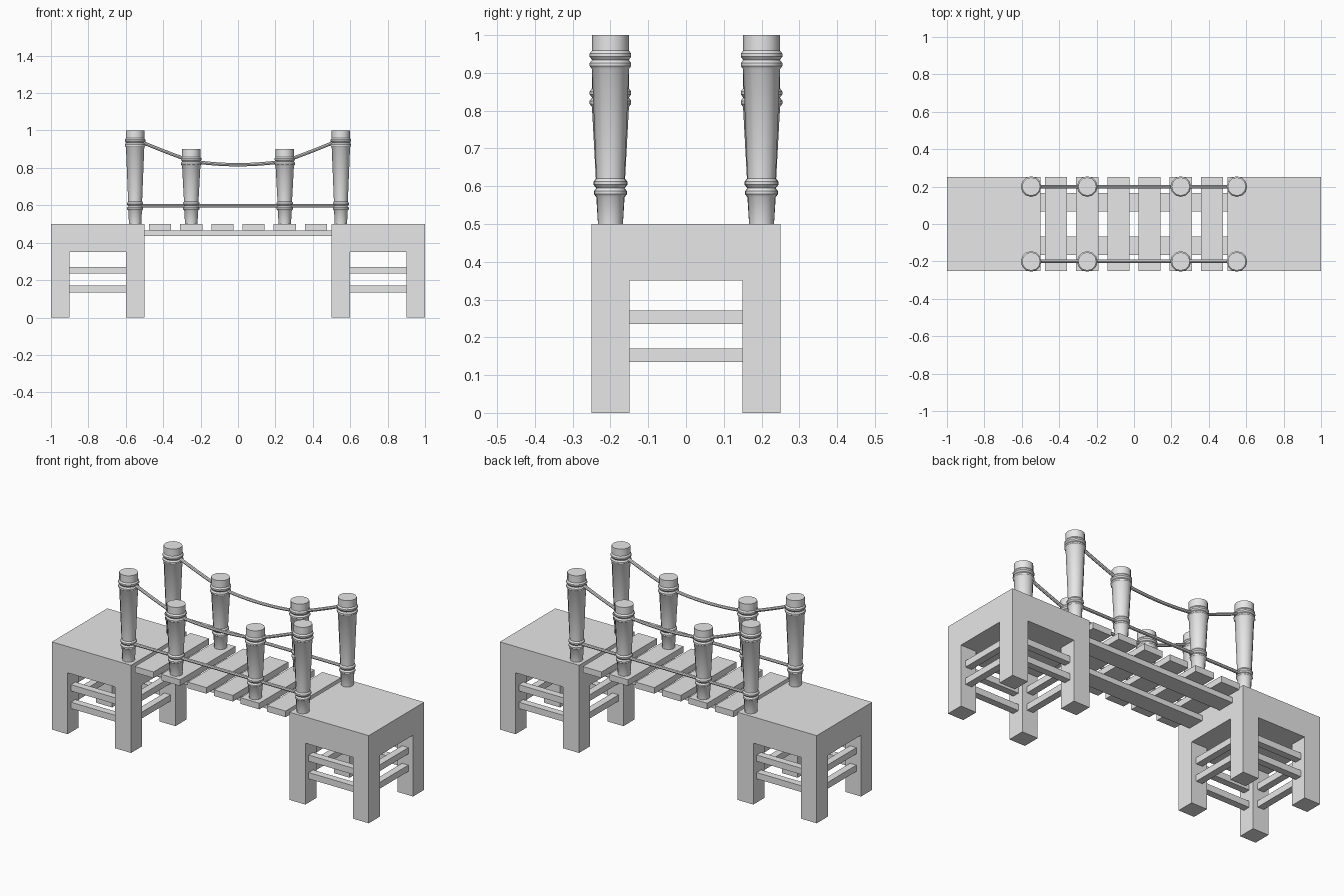
import bpy, bmesh, math
from mathutils import Vector

cube = bpy.data.objects.get("Cube")
if cube:
    bpy.data.objects.remove(cube, do_unlink=True)

grey = bpy.data.materials.new("plain_grey")
grey.use_nodes = True
grey.diffuse_color = (0.8, 0.8, 0.8, 1)
grey.node_tree.nodes["Principled BSDF"].inputs["Base Color"].default_value = grey.diffuse_color


def finish(name, bm, smooth=False):
    bmesh.ops.recalc_face_normals(bm, faces=bm.faces)
    mesh = bpy.data.meshes.new(name)
    bm.to_mesh(mesh)
    bm.free()
    mesh.materials.append(grey)
    obj = bpy.data.objects.new(name, mesh)
    bpy.context.collection.objects.link(obj)
    if smooth:
        bpy.ops.object.select_all(action='DESELECT')
        obj.select_set(True)
        bpy.context.view_layer.objects.active = obj
        bpy.ops.object.shade_smooth_by_angle(angle=math.radians(35))
    return obj


def add_box(bm, centre, size):
    made = bmesh.ops.create_cube(bm, size=1)
    for v in made["verts"]:
        v.co = Vector(a * b for a, b in zip(v.co, size)) + Vector(centre)


def box(name, centre, size):
    bm = bmesh.new()
    add_box(bm, centre, size)
    return finish(name, bm)


def platform_frame(name, cx):
    """Thick top and four legs cut from one block, open on all sides."""
    bm = bmesh.new()
    cuts = (-0.25, -0.15, 0.15, 0.25)
    # Ground outline cells: corners become legs, everything carries the top
    grid = [[bm.verts.new((cx + x, y, 0.35)) for y in cuts] for x in cuts]
    legs = []
    for i in range(3):
        for j in range(3):
            face = bm.faces.new((grid[i][j], grid[i][j + 1], grid[i + 1][j + 1], grid[i + 1][j]))
            if i != 1 and j != 1:
                legs.append(face)
    top = bmesh.ops.extrude_face_region(bm, geom=bm.faces[:], use_keep_orig=True)
    for v in top["geom"]:
        if isinstance(v, bmesh.types.BMVert):
            v.co.z = 0.5
    for leg in legs:
        foot = bmesh.ops.extrude_discrete_faces(bm, faces=[leg])["faces"][0]
        for v in foot.verts:
            v.co.z = 0
    bmesh.ops.dissolve_limit(bm, angle_limit=0.01, verts=bm.verts[:], edges=bm.edges[:])
    return finish(name, bm)


def post(name, x, y, height):
    """Tapered round post with pairs of ridged bands."""
    def radius(z):
        return 0.033 + 0.016 * min(1, z / (height - 0.1))

    profile = [(0, 0), (radius(0), 0)]
    for z in (0.083, 0.108, height - 0.078, height - 0.053):
        r = radius(z)
        profile += [(r, z - 0.012), (r + 0.006, z - 0.004),
                    (r + 0.006, z + 0.004), (r, z + 0.012)]
    profile += [(radius(height), height), (0, height)]
    bm = bmesh.new()
    verts = [bm.verts.new((r, 0, z)) for r, z in profile]
    edges = [bm.edges.new(pair) for pair in zip(verts, verts[1:])]
    bmesh.ops.spin(bm, geom=verts + edges, axis=(0, 0, 1), cent=(0, 0, 0),
                   angle=math.tau, steps=12)
    bmesh.ops.remove_doubles(bm, verts=bm.verts[:], dist=0.0005)
    obj = finish(name, bm, smooth=True)
    obj.location = (x, y, 0.5)


def rope(name, points, radius=0.009, sides=8):
    """Round rope swept along points in one upright plane."""
    bm = bmesh.new()
    rings = []
    for i, p in enumerate(points):
        along = (points[min(i + 1, len(points) - 1)] - points[max(i - 1, 0)]).normalized()
        side = Vector((0, 1, 0))
        up = along.cross(side)
        rings.append([bm.verts.new(p + radius * (math.cos(a) * side + math.sin(a) * up))
                      for a in (math.tau * k / sides for k in range(sides))])
    for a, b in zip(rings, rings[1:]):
        for k in range(sides):
            n = (k + 1) % sides
            bm.faces.new((a[k], a[n], b[n], b[k]))
    bm.faces.new(rings[0])
    bm.faces.new(rings[-1])
    finish(name, bm, smooth=True)


# End platforms with two cross rails on each side
for end, sx in (("left", 1), ("right", -1)):
    cx = 0.75 * sx
    platform_frame(end + "_platform", cx)
    bm = bmesh.new()
    for z in (0.153, 0.253):
        for s in (-0.2, 0.2):
            add_box(bm, (cx, s, z), (0.3, 0.04, 0.036))
            add_box(bm, (cx + s, 0, z), (0.04, 0.3, 0.036))
    finish(end + "_platform_rails", bm)

# Walkway
for i in range(6):
    box(f"plank_{i + 1}", ((i - 2.5) / 6, 0, 0.4825), (0.118, 0.5, 0.035))
for side, sy in (("front", -1), ("back", 1)):
    box(side + "_beam", (0, 0.117 * sy, 0.45), (1, 0.1, 0.03))

    # Posts and ropes
    y = 0.2 * sy
    for end, sx in (("left", 1), ("right", -1)):
        post(f"{side}_{end}_tall_post", 0.55 * sx, y, 0.5)
        post(f"{side}_{end}_short_post", 0.25 * sx, y, 0.4)
        slope = []
        for k in range(7):
            t = k / 6
            slope.append(Vector((sx * (0.55 - 0.3 * t), y,
                                 0.953 - 0.117 * t - 0.012 * t * (1 - t))))
        rope(f"{side}_{end}_sloping_rope", slope)
    sag = [Vector((0.25 * k / 6, y, 0.817 + 0.019 * (k / 6) ** 2)) for k in range(-6, 7)]
    rope(side + "_sagging_rope", sag)
    rope(side + "_lower_rope", [Vector((x, y, 0.598)) for x in (-0.55, 0.55)])
